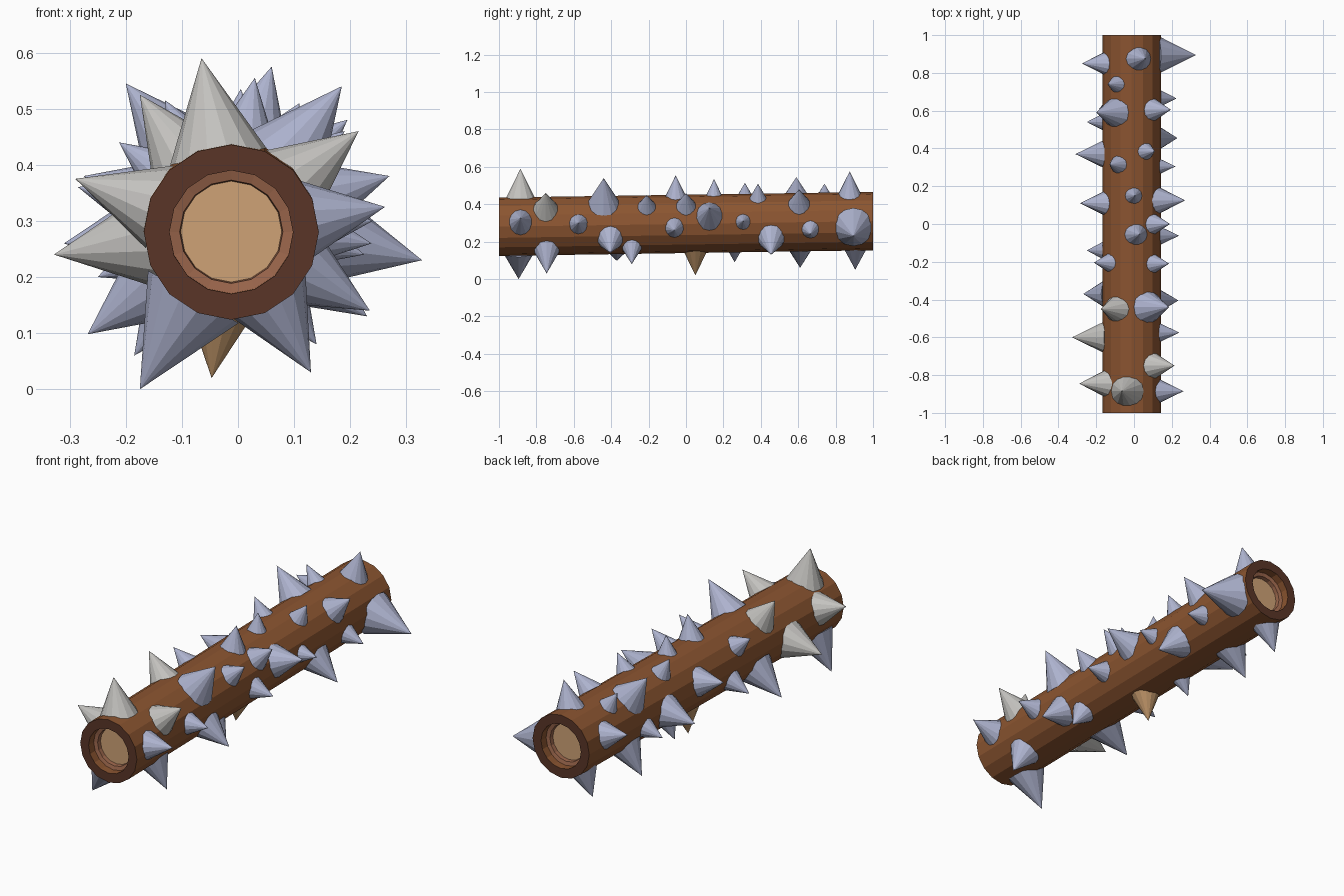
import bpy, bmesh, math
from mathutils import Vector, Matrix

if "Cube" in bpy.data.objects:
    bpy.data.objects.remove(bpy.data.objects["Cube"])


def material(name, rgb):
    m = bpy.data.materials.new(name)
    m.diffuse_color = (*rgb, 1)
    m.use_nodes = True
    m.node_tree.nodes["Principled BSDF"].inputs["Base Color"].default_value = m.diffuse_color
    return m


BARK = material("bark", (0.26, 0.09, 0.03))
RIM = material("dark_rim", (0.10, 0.035, 0.02))
RING = material("inner_ring", (0.32, 0.13, 0.07))
WOOD = material("cut_wood", (0.62, 0.36, 0.18))
STEEL = material("blue_steel", (0.42, 0.45, 0.62))
GREY = material("worn_steel", (0.55, 0.54, 0.52))
TAN = material("wooden_spike", (0.52, 0.30, 0.14))

AX = -0.012      # log axis in x
BASE = 0.135     # distance of spike bases from the axis
SIDES = 16


def axis_point(y):
    return Vector((AX, y, 0.295 + 0.015 * y))


def make_object(name, bm, mats):
    mesh = bpy.data.meshes.new(name)
    bm.to_mesh(mesh)
    bm.free()
    for m in mats:
        mesh.materials.append(m)
    ob = bpy.data.objects.new(name, mesh)
    bpy.context.collection.objects.link(ob)
    return ob


# Log: one lathed profile (radius, y), with stepped recesses in both ends
end = [(0.090, 0.935, 3), (0.092, 0.955, 2), (0.110, 0.96, 2), (0.110, 1.0, 0), (0.156, 1.0, 1)]
profile = [(r, -y) for r, y, _ in end] + [(r, y) for r, y, _ in reversed(end)]
# material of each strip: wall, ring, wall, rim, bark, rim, wall, ring, wall
strip_mats = [2, 2, 0, 1, 0, 1, 0, 2, 2]
bm = bmesh.new()
rings = []
for r, y in profile:
    c = axis_point(y)
    rings.append([bm.verts.new(c + Vector((r * math.cos(a), 0, r * math.sin(a))))
                  for a in (2 * math.pi * i / SIDES for i in range(SIDES))])
for k, mi in enumerate(strip_mats):
    for i in range(SIDES):
        j = (i + 1) % SIDES
        f = bm.faces.new((rings[k][i], rings[k][j], rings[k + 1][j], rings[k + 1][i]))
        f.material_index = mi
for ring in (rings[0], rings[-1]):
    bm.faces.new(ring).material_index = 3
bmesh.ops.recalc_face_normals(bm, faces=bm.faces)
make_object("log", bm, [BARK, RIM, RING, WOOD])


def spike(name, tip, mat):
    """Radial cone standing on the log, its width following its length."""
    tip = Vector(tip)
    c = axis_point(tip.y)
    out = tip - c
    length = out.length - BASE
    out.normalize()
    bm = bmesh.new()
    place = Matrix.Translation(c + out * (BASE + length / 2)) @ out.to_track_quat('Z', 'Y').to_matrix().to_4x4()
    bmesh.ops.create_cone(bm, cap_ends=True, segments=14, radius1=length * 0.49,
                          radius2=0, depth=length, matrix=place)
    bmesh.ops.remove_doubles(bm, verts=bm.verts, dist=1e-5)
    make_object(name, bm, [mat])


# Spike tips, by side of the log
top = [(0.185, -0.44, 0.54), (0.03, -0.055, 0.555), (0.005, 0.15, 0.535), (0.11, 0.385, 0.51),
       (-0.13, 0.315, 0.515), (-0.2, 0.59, 0.545), (-0.14, 0.74, 0.51), (0.06, 0.875, 0.575)]
right = [(0.328, 0.895, 0.23), (0.225, 0.665, 0.24), (0.195, 0.605, 0.48), (0.23, 0.455, 0.13),
         (0.22, 0.305, 0.31), (0.27, 0.125, 0.38), (0.19, 0.0, 0.46), (0.238, -0.062, 0.26),
         (0.185, -0.21, 0.45), (0.235, -0.405, 0.14), (0.24, -0.575, 0.30), (0.262, -0.885, 0.325),
         (0.14, -0.29, 0.08), (0.13, -0.745, 0.03)]
left = [(-0.275, 0.85, 0.38), (-0.25, 0.54, 0.24), (-0.31, 0.37, 0.26), (-0.285, 0.11, 0.36),
        (-0.25, -0.14, 0.2), (-0.212, -0.205, 0.44), (-0.268, -0.37, 0.098)]
bottom = [(-0.175, -0.895, 0.0), (-0.12, 0.26, 0.09), (-0.185, 0.61, 0.06), (-0.12, 0.905, 0.05)]
worn = [(-0.065, -0.885, 0.59), (0.215, -0.75, 0.46), (-0.29, -0.845, 0.375),
        (-0.328, -0.6, 0.24), (-0.175, -0.45, 0.525)]
wooden = [(-0.047, 0.05, 0.02)]

for side, tips, mat in (("top", top, STEEL), ("right", right, STEEL), ("left", left, STEEL),
                        ("bottom", bottom, STEEL), ("worn", worn, GREY), ("wooden", wooden, TAN)):
    for n, t in enumerate(tips):
        spike(f"{side}_spike_{n + 1}", t, mat)
